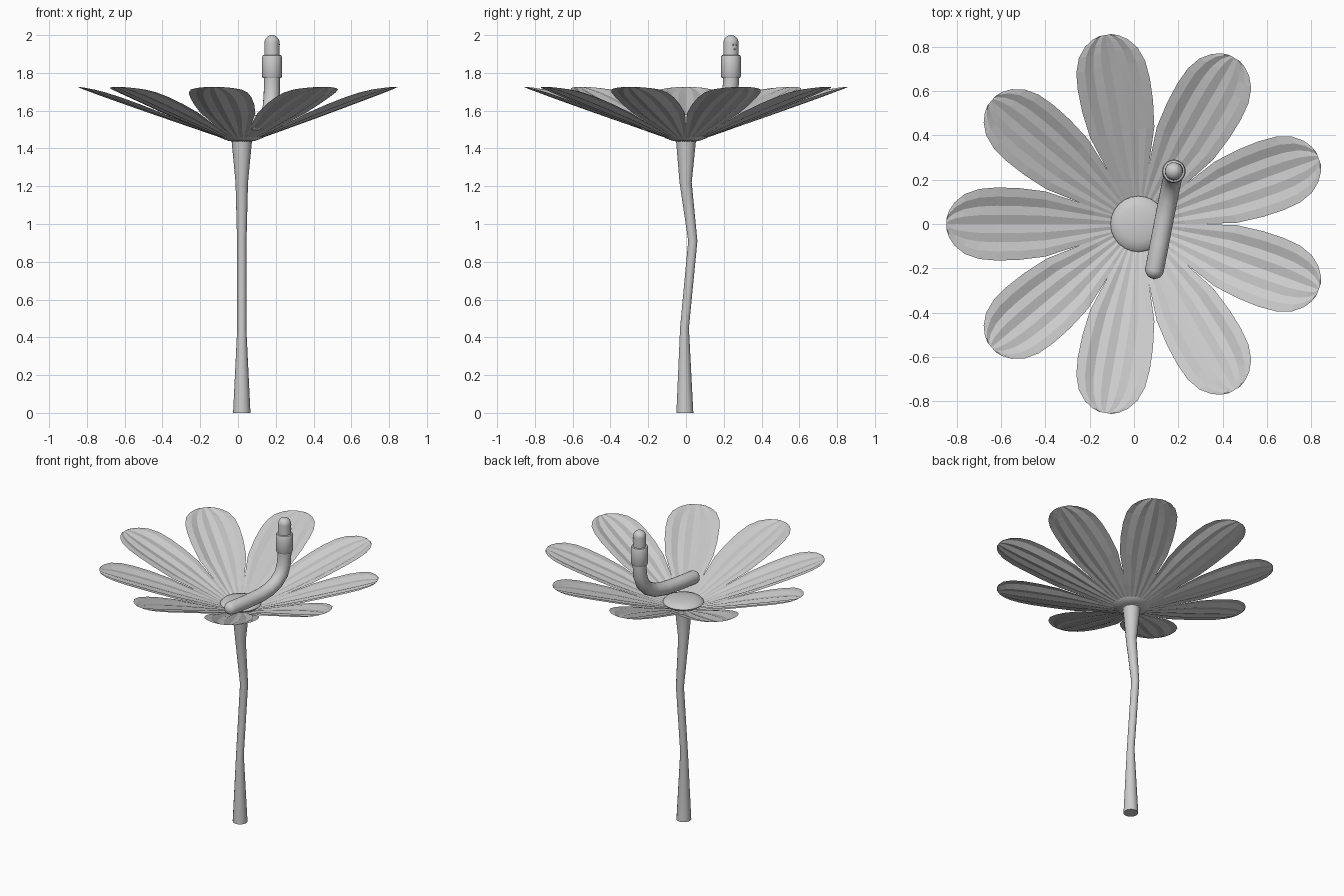
import bpy, bmesh, math
from mathutils import Vector, Matrix, Quaternion

if "Cube" in bpy.data.objects:
    bpy.data.objects.remove(bpy.data.objects["Cube"])

CX = 0.02  # axis of the flower


def finish(name, bm, smooth=None):
    bmesh.ops.recalc_face_normals(bm, faces=bm.faces)
    me = bpy.data.meshes.new(name)
    bm.to_mesh(me)
    bm.free()
    ob = bpy.data.objects.new(name, me)
    bpy.context.collection.objects.link(ob)
    if smooth:
        bpy.ops.object.select_all(action='DESELECT')
        ob.select_set(True)
        bpy.context.view_layer.objects.active = ob
        bpy.ops.object.shade_smooth_by_angle(angle=math.radians(smooth))
    return ob


def tube(name, path, radii, sides=20, smooth=40, level=False):
    """Skin circular rings along a path; level keeps every ring horizontal."""
    pts = [Vector(p) for p in path]
    bm = bmesh.new()
    rings, prev, rot = [], Vector((0, 0, 1)), Quaternion()
    for i, p in enumerate(pts):
        if not level:
            t = (pts[min(i + 1, len(pts) - 1)] - pts[max(i - 1, 0)]).normalized()
            rot = prev.rotation_difference(t) @ rot
            prev = t
        rings.append([bm.verts.new(p + rot @ Vector((radii[i] * math.cos(a), radii[i] * math.sin(a), 0)))
                      for a in (2 * math.pi * k / sides for k in range(sides))])
    for a, b in zip(rings, rings[1:]):
        for k in range(sides):
            n = (k + 1) % sides
            bm.faces.new((a[k], a[n], b[n], b[k]))
    bm.faces.new(rings[0])
    bm.faces.new(rings[-1])
    return finish(name, bm, smooth)


def lathe(name, x, y, profile, sides=24, smooth=40):
    return tube(name, [(x, y, z) for r, z in profile], [r for r, z in profile], sides, smooth, True)


# Crooked stem
tube("stem",
     [(CX, -0.006, 0), (CX, -0.008, 0.45), (CX, 0.036, 0.91), (CX, -0.002, 1.22), (CX, 0, 1.44)],
     [0.046, 0.024, 0.025, 0.033, 0.054], 14, 40, True)

# Nine pleated petals: (distance from axis, half width)
outline = [(0.03, 0.018), (0.2, 0.075), (0.42, 0.147), (0.54, 0.162), (0.64, 0.165), (0.72, 0.158),
           (0.785, 0.135), (0.83, 0.098), (0.855, 0.06), (0.866, 0.028)]
COLS = 8
for i in range(9):
    bm = bmesh.new()
    rows = []
    for a, w in outline:
        row = []
        for c in range(COLS + 1):
            v = w * (2 * c / COLS - 1)
            pleat = 0.005 * (1 if c % 2 else -1) * w / 0.165
            z = 1.43 + 0.353 * (a - 0.03) + 1.1 * v * v + pleat
            row.append(bm.verts.new((a, v, min(z, 1.725))))
        rows.append(row)
    for r, s in zip(rows, rows[1:]):
        for c in range(COLS):
            bm.faces.new((r[c], s[c], s[c + 1], r[c + 1]))
    turn = Matrix.Translation((CX, 0, 0)) @ Matrix.Rotation(math.radians(20 + 40 * i), 4, 'Z')
    bmesh.ops.transform(bm, matrix=turn, verts=bm.verts)
    finish("petal_%d" % (i + 1), bm)

# Flower centre
lathe("flower_centre", CX, 0,
      [(0.07, 1.44), (0.11, 1.455), (0.126, 1.472), (0.115, 1.485), (0.08, 1.495), (0.04, 1.5), (0.005, 1.501)])

# Worm body lying across the centre and rising
path, radii = [], []
tail, back = Vector((0.093, -0.205, 1.535)), Vector((0.2, 0.98, 0)).normalized()
R = 0.043
for k in range(6):
    a = math.radians(4 + 16 * k)
    path.append(tail - back * R * math.cos(a))
    radii.append(R * math.sin(a))
path += [(0.115, -0.09, 1.535), (0.138, 0.03, 1.54), (0.154, 0.11, 1.555), (0.166, 0.17, 1.585),
         (0.175, 0.212, 1.63), (0.179, 0.233, 1.69), (0.18, 0.238, 1.75), (0.18, 0.238, 1.82)]
radii += [R] * 6 + [0.042, 0.042]
tube("worm_body", path, radii)

# Collar and head
HX, HY = 0.18, 0.238
lathe("worm_collar", HX, HY,
      [(0.04, 1.772), (0.049, 1.774), (0.053, 1.782), (0.053, 1.885), (0.049, 1.893), (0.04, 1.896)])
dome = [(0.04 * math.cos(math.radians(a)), 1.96 + 0.04 * math.sin(math.radians(a))) for a in range(0, 90, 11)]
lathe("worm_head", HX, HY, [(0.041, 1.88)] + dome + [(0.001, 2.0)])


# Small face looking sideways
def on_head(deg, z, r=0.0395):
    a = math.radians(deg)
    return Vector((HX + r * math.cos(a), HY + r * math.sin(a), z))


for side, deg in (("right", 16), ("left", 46)):
    bm = bmesh.new()
    bmesh.ops.create_uvsphere(bm, u_segments=10, v_segments=6, radius=0.0045)
    bmesh.ops.translate(bm, vec=on_head(deg, 1.95), verts=bm.verts)
    finish("eye_" + side, bm, 60)
tube("mouth", [on_head(31 + 18 * t, 1.924 + 0.007 * t * t) for t in (-1, -0.5, 0, 0.5, 1)],
     [0.001, 0.003, 0.0035, 0.003, 0.001], 8, 60)
